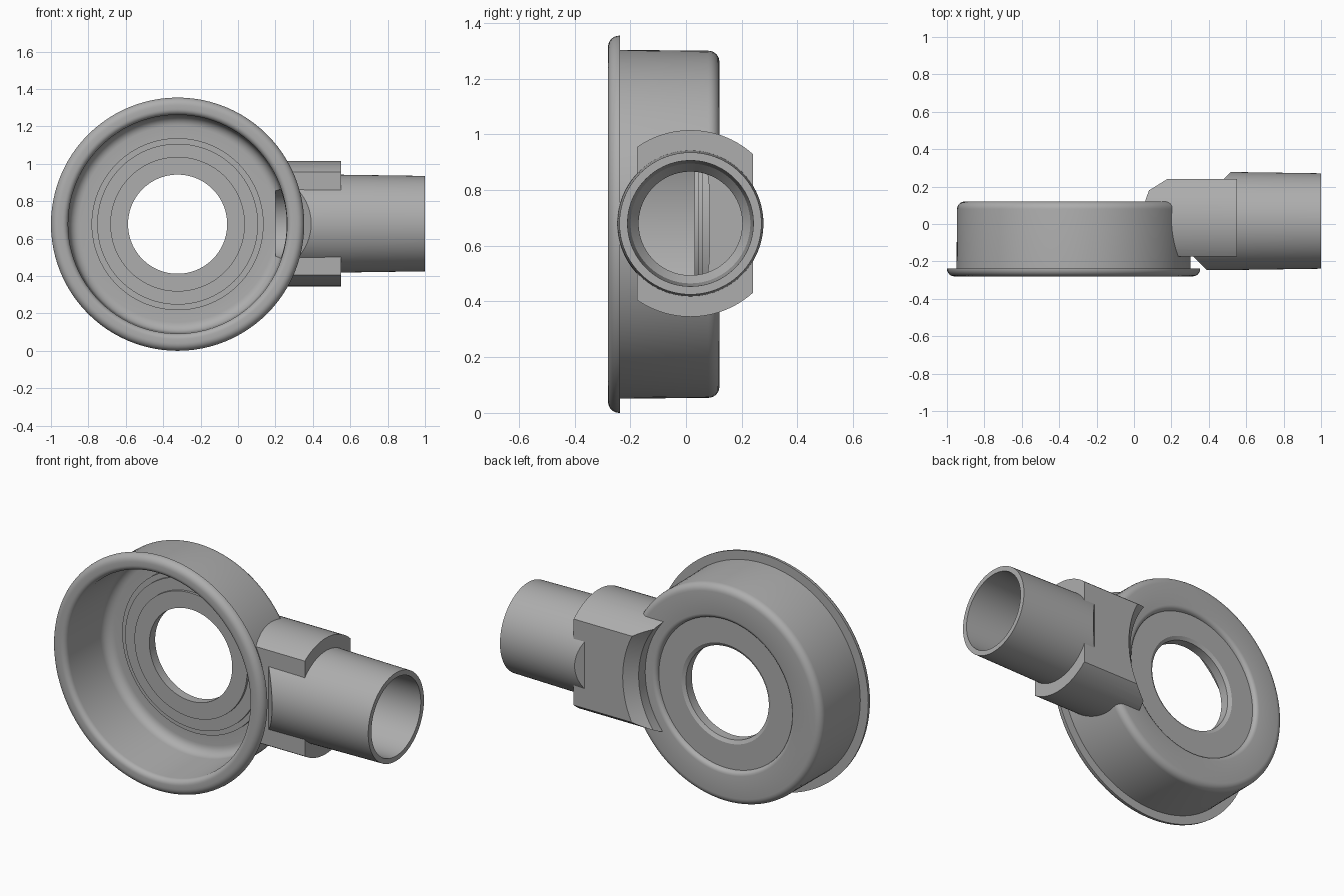
import bpy, bmesh, math
from mathutils import Vector

if "Cube" in bpy.data.objects:
    bpy.data.objects.remove(bpy.data.objects["Cube"])

grey = bpy.data.materials.new("plain_grey")
grey.use_nodes = True
grey.diffuse_color = (0.42, 0.42, 0.42, 1)
grey.node_tree.nodes["Principled BSDF"].inputs["Base Color"].default_value = grey.diffuse_color

CUP = Vector((-0.323, 0, 0.677))    # cup axis runs along y
PIPE = Vector((0, 0.016, 0.68))     # pipe axis runs along x
SEG = 96


def lathe(name, profile, axis, centre, closed=False, planes=()):
    """Revolve (radius, position) pairs; optionally trim with (point, outward normal)."""
    bm = bmesh.new()
    rings = []
    for r, t in profile:
        ring = []
        for i in range(SEG):
            a = 2 * math.pi * i / SEG
            u, v = r * math.cos(a), r * math.sin(a)
            ring.append(bm.verts.new(centre + Vector((u, t, v) if axis == "y" else (t, u, v))))
        rings.append(ring)
    pairs = list(zip(rings, rings[1:]))
    if closed:
        pairs.append((rings[-1], rings[0]))
    else:
        bm.faces.new(rings[0])
        bm.faces.new(rings[-1])
    for a, b in pairs:
        for i in range(SEG):
            j = (i + 1) % SEG
            bm.faces.new((a[i], a[j], b[j], b[i]))
    for point, normal in planes:
        geom = bm.verts[:] + bm.edges[:] + bm.faces[:]
        cut = bmesh.ops.bisect_plane(bm, geom=geom, plane_co=point, plane_no=normal, clear_outer=True)
        edges = [e for e in cut["geom_cut"] if isinstance(e, bmesh.types.BMEdge)]
        bmesh.ops.holes_fill(bm, edges=edges, sides=0)
    bmesh.ops.recalc_face_normals(bm, faces=bm.faces[:])
    mesh = bpy.data.meshes.new(name)
    bm.to_mesh(mesh)
    bm.free()
    mesh.materials.append(grey)
    obj = bpy.data.objects.new(name, mesh)
    bpy.context.collection.objects.link(obj)
    return obj


def boolean(obj, tool, operation):
    mod = obj.modifiers.new(operation.lower(), "BOOLEAN")
    mod.operation, mod.object, mod.solver = operation, tool, "EXACT"
    bpy.context.view_layer.objects.active = obj
    bpy.ops.object.modifier_apply(modifier=mod.name)


def arc(r, t, radius, start, end, steps=6):
    """Rounded corner points about (r, t), angles in degrees."""
    angles = [math.radians(start + (end - start) * i / steps) for i in range(steps + 1)]
    return [(r + radius * math.cos(a), t + radius * math.sin(a)) for a in angles]


# Cup: rolled flange, drafted wall, rounded back and stepped floor with a hole
cup_profile = (
    [(0.677, -0.237)]
    + arc(0.637, -0.24, 0.04, 0, -90)
    + arc(0.615, -0.25, 0.03, -90, -180)
    + arc(0.525, 0.03, 0.055, 0, 90)
    + [(0.46, 0.085), (0.46, 0.06), (0.43, 0.06), (0.43, 0.045), (0.36, 0.045),
       (0.36, 0.03), (0.265, 0.03), (0.265, 0.083), (0.285, 0.095), (0.43, 0.095)]
    + arc(0.455, 0.095, 0.025, 180, 90, 4)
    + arc(0.583, 0.08, 0.04, 90, 0)
    + [(0.626, -0.237)])
cup = lathe("cup", cup_profile, "y", CUP, closed=True)

# Socket block: large round bar with flat front and back
block = lathe("socket_block", [(0.335, 0.02), (0.335, 0.55)], "x", PIPE,
              planes=[((0, -0.175, 0), (0, -1, 0)), ((0, 0.24, 0), (0, 1, 0))])

# Outlet pipe with its root trimmed by two sloping planes
pipe = lathe("outlet_pipe", [(0.265, 0.15), (0.262, 0.52), (0.255, 1.0)], "x", PIPE,
             planes=[((0.39, -0.246, 0), (-1, -1, 0)), ((0.52, 0.28, 0), (-1, 1, 0))])
boolean(block, pipe, "UNION")

# Clearance round the cup, flared behind it
clearance = lathe("clearance_cutter",
                  [(0.605, -0.4), (0.605, 0.1), (0.5, 0.1), (0.5, 0.18), (0.56, 0.24), (0.6, 0.28)],
                  "y", CUP)
boolean(block, clearance, "DIFFERENCE")

# Stepped bore through the pipe and the cup wall
bore = lathe("bore_cutter",
             [(0.186, 0.2), (0.186, 0.5), (0.215, 0.54), (0.227, 1.05)], "x", PIPE)
for part in (block, cup):
    boolean(part, bore, "DIFFERENCE")

for helper in (pipe, clearance, bore):
    bpy.data.objects.remove(helper)
block.name = "socket_and_pipe"

# Smooth shading with crisp edges
for part in (cup, block):
    bpy.ops.object.select_all(action="DESELECT")
    part.select_set(True)
    bpy.context.view_layer.objects.active = part
    bpy.ops.object.shade_smooth_by_angle(angle=math.radians(30))
